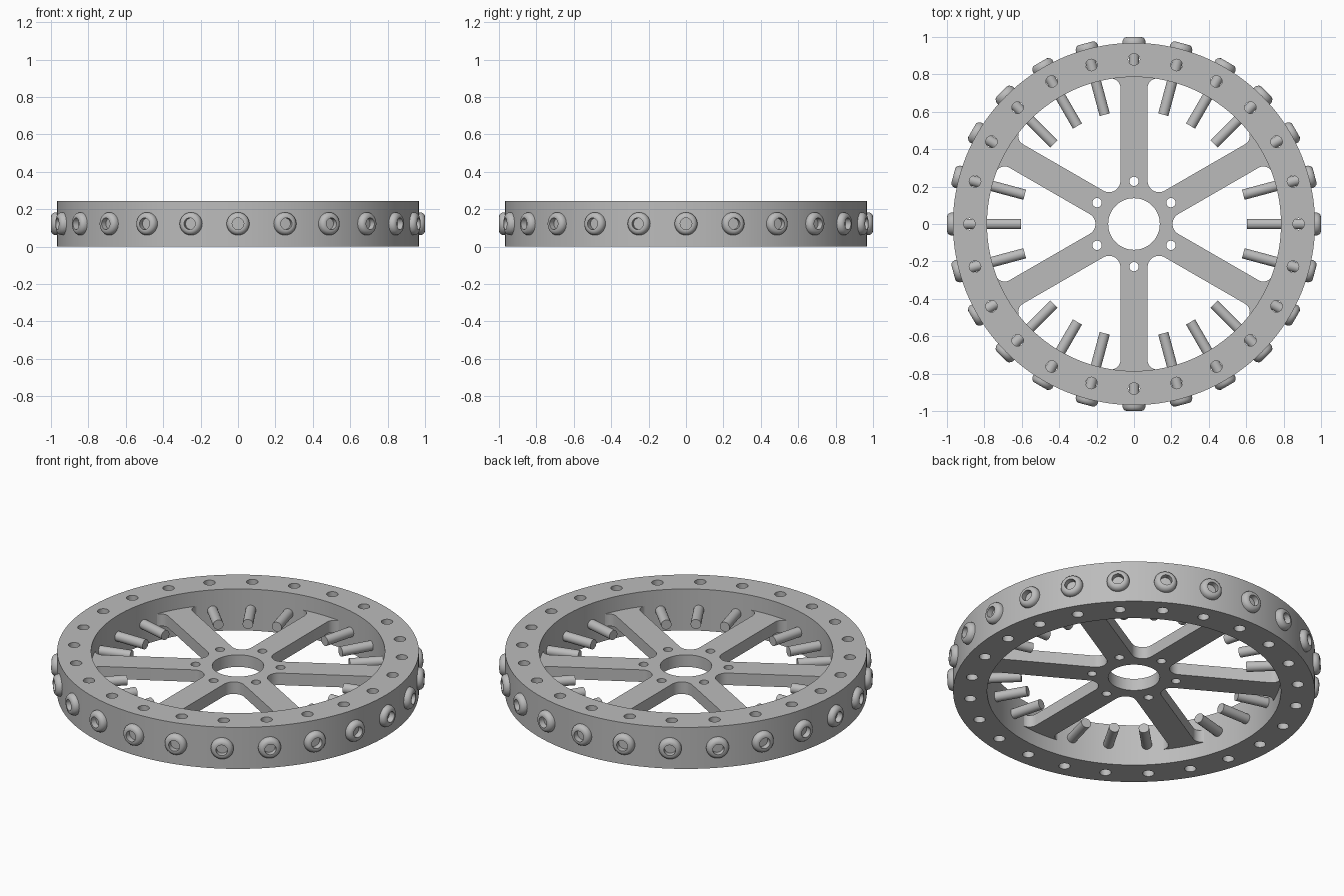
import bpy, bmesh
from math import sin, cos, asin, radians, pi, tau

cube = bpy.data.objects.get("Cube")
if cube:
    bpy.data.objects.remove(cube, do_unlink=True)

HEIGHT = 0.245
MID = HEIGHT / 2
RIM_OUT, RIM_IN = 0.968, 0.786

steel = bpy.data.materials.new("grey_metal")
steel.use_nodes = True
steel.diffuse_color = (0.5, 0.5, 0.5, 1)
steel.node_tree.nodes["Principled BSDF"].inputs["Base Color"].default_value = steel.diffuse_color


def arc(cx, cy, r, start, end, steps):
    return [(cx + r * cos(start + (end - start) * i / steps),
             cy + r * sin(start + (end - start) * i / steps)) for i in range(steps + 1)]


def circle(cx, cy, r, steps):
    return arc(cx, cy, r, 0, tau, steps)[:-1]


def turned(points, a):
    return [(x * cos(a) - y * sin(a), x * sin(a) + y * cos(a)) for x, y in points]


def smooth(obj):
    bpy.ops.object.select_all(action='DESELECT')
    obj.select_set(True)
    bpy.context.view_layer.objects.active = obj
    bpy.ops.object.shade_smooth_by_angle(angle=radians(30))


def plate(name, loops, thickness):
    """Flat plate: first loop is the outline, the others are holes."""
    curve = bpy.data.curves.new(name, 'CURVE')
    curve.dimensions = '2D'
    curve.fill_mode = 'BOTH'
    curve.extrude = thickness / 2
    for loop in loops:
        spline = curve.splines.new('POLY')
        spline.points.add(len(loop) - 1)
        for p, (x, y) in zip(spline.points, loop):
            p.co = (x, y, 0, 1)
        spline.use_cyclic_u = True
    obj = bpy.data.objects.new(name, curve)
    bpy.context.collection.objects.link(obj)
    obj.location.z = MID
    bpy.ops.object.select_all(action='DESELECT')
    obj.select_set(True)
    bpy.context.view_layer.objects.active = obj
    bpy.ops.object.convert(target='MESH')
    obj = bpy.context.object
    bm = bmesh.new()
    bm.from_mesh(obj.data)
    bmesh.ops.remove_doubles(bm, verts=bm.verts, dist=1e-5)
    bmesh.ops.recalc_face_normals(bm, faces=bm.faces)
    bm.to_mesh(obj.data)
    bm.free()
    obj.data.materials.clear()
    obj.data.materials.append(steel)
    smooth(obj)
    return obj


# Rim with a circle of vertical holes
rim_hole = circle(0.88, 0, 0.031, 24)
plate("rim", [circle(0, 0, RIM_OUT, 144), circle(0, 0, RIM_IN, 144)]
      + [turned(rim_hole, i * tau / 24) for i in range(24)], HEIGHT)

# Spoke plate: six rounded windows, centre bore and hub holes
half, inner_fillet, outer_fillet = 0.0725, 0.061, 0.05
reach = RIM_IN + 0.002
lean = pi / 6 - asin((half + outer_fillet) / (reach - outer_fillet))
fx, fy = (reach - outer_fillet) * cos(lean), (reach - outer_fillet) * sin(lean)
window = (arc((half + inner_fillet) / sin(pi / 6), 0, inner_fillet, 2 * pi / 3, 4 * pi / 3, 16)
          + arc(fx, -fy, outer_fillet, -2 * pi / 3, -lean, 10)
          + arc(0, 0, reach, -lean, lean, 20)[1:-1]
          + arc(fx, fy, outer_fillet, lean, 2 * pi / 3, 10))
hub_hole = circle(0.228, 0, 0.025, 24)
sixths = [i * tau / 6 for i in range(6)]
plate("spokes", [circle(0, 0, 0.82, 96), circle(0, 0, 0.138, 64)]
      + [turned(window, a) for a in sixths]
      + [turned(hub_hole, a + pi / 6) for a in sixths], 0.071)

# Radial bolt: shaft, button head and socket, lathed as one profile
profile = [(0, 0.605), (0.028, 0.605), (0.028, 0.96), (0.061, 0.96), (0.061, 0.978),
           (0.057, 0.988), (0.050, 0.996), (0.040, 1.0), (0.031, 1.0), (0.031, 0.966), (0, 0.966)]
bm = bmesh.new()
verts = [bm.verts.new((r, 0, h)) for r, h in profile]
edges = [bm.edges.new(pair) for pair in zip(verts, verts[1:])]
bmesh.ops.spin(bm, geom=verts + edges, axis=(0, 0, 1), cent=(0, 0, 0), angle=tau, steps=32)
bmesh.ops.remove_doubles(bm, verts=bm.verts, dist=1e-5)
bmesh.ops.recalc_face_normals(bm, faces=bm.faces)
bolt_mesh = bpy.data.meshes.new("bolt")
bm.to_mesh(bolt_mesh)
bm.free()
bolt_mesh.materials.append(steel)

for i in range(24):
    bolt = bpy.data.objects.new(f"bolt_{i + 1}", bolt_mesh)
    bolt.location.z = MID
    bolt.rotation_euler = (0, pi / 2, i * tau / 24)
    bpy.context.collection.objects.link(bolt)
    if i == 0:
        smooth(bolt)
